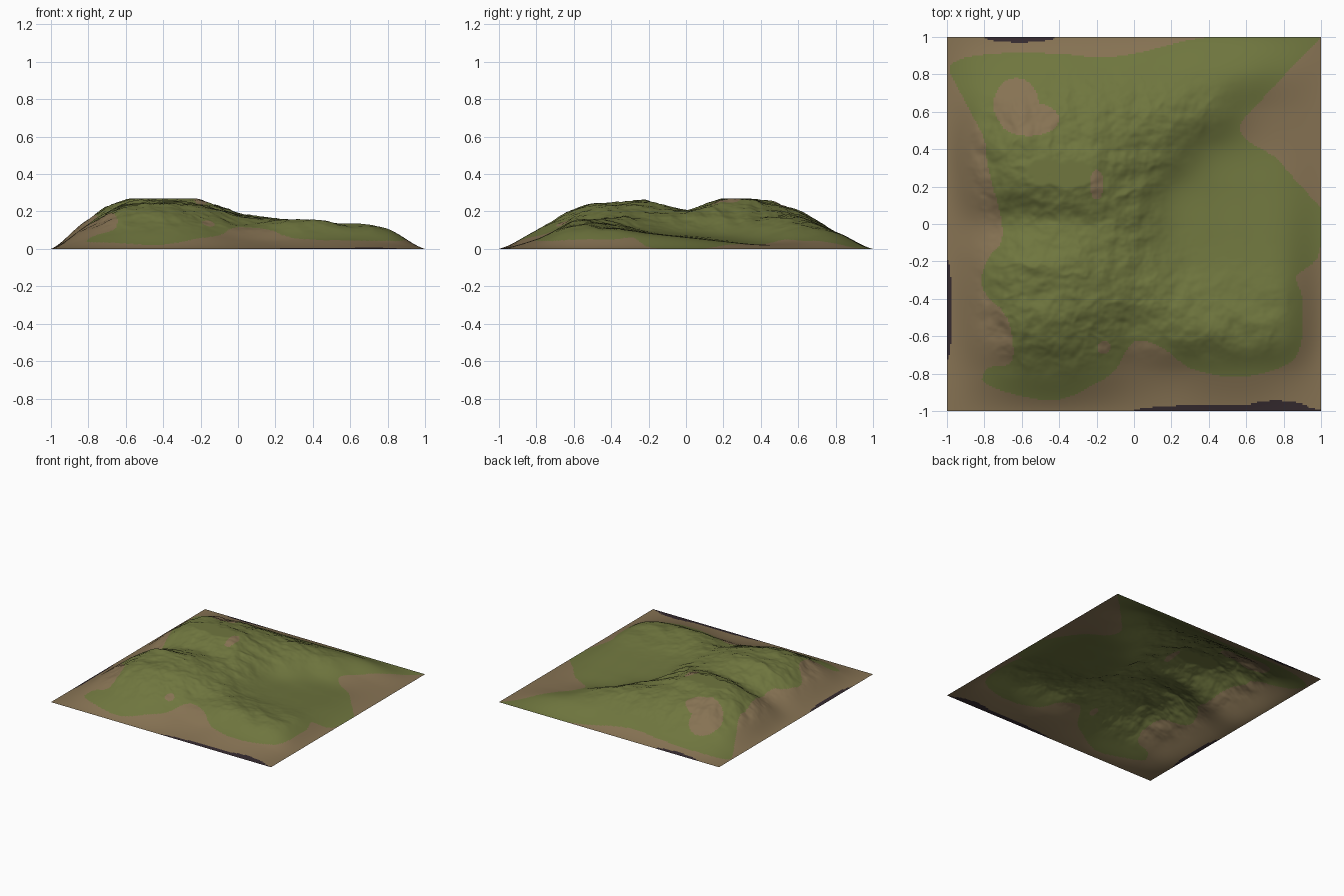
import bpy, bmesh, math
from mathutils import Vector, noise

if "Cube" in bpy.data.objects:
    bpy.data.objects.remove(bpy.data.objects["Cube"])

N = 240          # grid cells per side
TOP = 0.268      # the highest ground is clipped flat

# Coarse heights in hundredths, rows y = -0.8 .. 0.8, columns x = -0.8 .. 0.8
COARSE = [
    (5, 9, 10, 8, 5, 4, 5, 5, 3),
    (11, 19, 20.5, 17, 13, 14, 14, 13, 10),
    (13, 23, 24.5, 22.5, 18, 16, 13, 11.5, 10),
    (12, 24, 25, 22.5, 17.5, 11.5, 9, 8.5, 7.5),
    (9, 17, 19.5, 21, 17.5, 9, 7, 6.5, 5.5),
    (15, 25.5, 26.5, 26, 18.5, 8.5, 5.5, 4.5, 3.5),
    (16.5, 26, 26.5, 26, 19, 13.5, 6, 3, 2),
    (12, 19, 20.5, 20, 17, 16, 12, 5, 2),
    (5, 8, 9, 9, 9, 9, 9, 7, 3),
]

# Outline of the grass seen from above
GRASS = [(-.98, .85), (-.75, .91), (-.4, .91), (-.2, .89), (0, .91), (.4, 1.0),
         (.97, 1.02), (.88, .88), (.65, .63), (.57, .53), (.6, .45), (.75, .36),
         (.85, .25), (.94, .15), (1.01, .05), (.98, -.18), (.87, -.28), (.9, -.4), (.89, -.65),
         (.8, -.76), (.55, -.82), (.3, -.77), (.15, -.66), (0, -.63), (-.1, -.78),
         (-.2, -.85), (-.4, -.94), (-.6, -.92), (-.8, -.85), (-.78, -.77),
         (-.65, -.73), (-.68, -.5), (-.81, -.35), (-.79, -.2), (-.7, -.05),
         (-.78, .3), (-.8, .45), (-.9, .65)]
# Ellipses: centre x, centre y, radius x, radius y
BARE = [(-.63, .64, .12, .14), (-.56, .56, .16, .09), (-.2, .21, .035, .08), (-.16, -.66, .035, .035)]
ROCK = [(-.61, 1, .19, .03), (-1, -.46, .028, .27), (.5, -1, .5, .035), (.76, -1, .19, .055)]


def spline(a, b, c, d, t):
    return b + .5 * t * (c - a + t * (2*a - 5*b + 4*c - d + t * (3*(b - c) + d - a)))


def coarse(i, j):
    return COARSE[j - 1][i - 1] / 100 if 1 <= i <= 9 and 1 <= j <= 9 else 0.0


def smoothstep(a, b, v):
    t = max(0, min(1, (v - a) / (b - a)))
    return t * t * (3 - 2 * t)


def height(x, y):
    u, v = (x + 1) * 5, (y + 1) * 5
    i, j = min(int(u), 9), min(int(v), 9)
    rows = [spline(*(coarse(i + k, j + m) for k in (-1, 0, 1, 2)), u - i) for m in (-1, 0, 1, 2)]
    h = spline(*rows, v - j)
    # crags on the higher ground, smooth in the low basin
    rough = smoothstep(.06, .18, h)
    p = Vector((x * 2.8, y * 3.2, 3.7))
    crag = .5 * noise.fractal(p, .9, 2.1, 6) + .6 * (.3 - abs(noise.fractal(p * 1.5, 1.0, 2.0, 4)))
    h += .034 * rough * crag
    return max(0.0, min(TOP, h))


def in_ellipse(x, y, shapes):
    return any(((x - a) / c) ** 2 + ((y - b) / d) ** 2 < 1 for a, b, c, d in shapes)


# Round the grass outline
n = len(GRASS)
outline = [tuple(spline(*(GRASS[(k + m) % n][ax] for m in (-1, 0, 1, 2)), s / 4) for ax in (0, 1))
           for k in range(n) for s in range(4)]


def in_grass(x, y):
    inside = False
    for (ax, ay), (bx, by) in zip(outline, outline[1:] + outline[:1]):
        if (ay > y) != (by > y) and x < ax + (y - ay) * (bx - ax) / (by - ay):
            inside = not inside
    return inside


def material(name, rgb):
    m = bpy.data.materials.new(name)
    m.diffuse_color = (*rgb, 1)
    m.use_nodes = True
    m.node_tree.nodes["Principled BSDF"].inputs["Base Color"].default_value = m.diffuse_color
    return m


# Terrain surface
bm = bmesh.new()
bmesh.ops.create_grid(bm, x_segments=N, y_segments=N, size=1)
for v in bm.verts:
    v.co.z = height(v.co.x, v.co.y)
# Ground colours by region
for f in bm.faces:
    c = f.calc_center_median()
    f.smooth = True
    if in_ellipse(c.x, c.y, ROCK):
        f.material_index = 2
    elif in_grass(c.x, c.y) and not in_ellipse(c.x, c.y, BARE):
        f.material_index = 1
mesh = bpy.data.meshes.new("terrain")
bm.to_mesh(mesh)
bm.free()
for m in (material("bare earth", (.24, .17, .087)), material("grass green", (.16, .182, .049)),
          material("dark rock", (.035, .023, .028))):
    mesh.materials.append(m)
bpy.context.collection.objects.link(bpy.data.objects.new("terrain", mesh))
